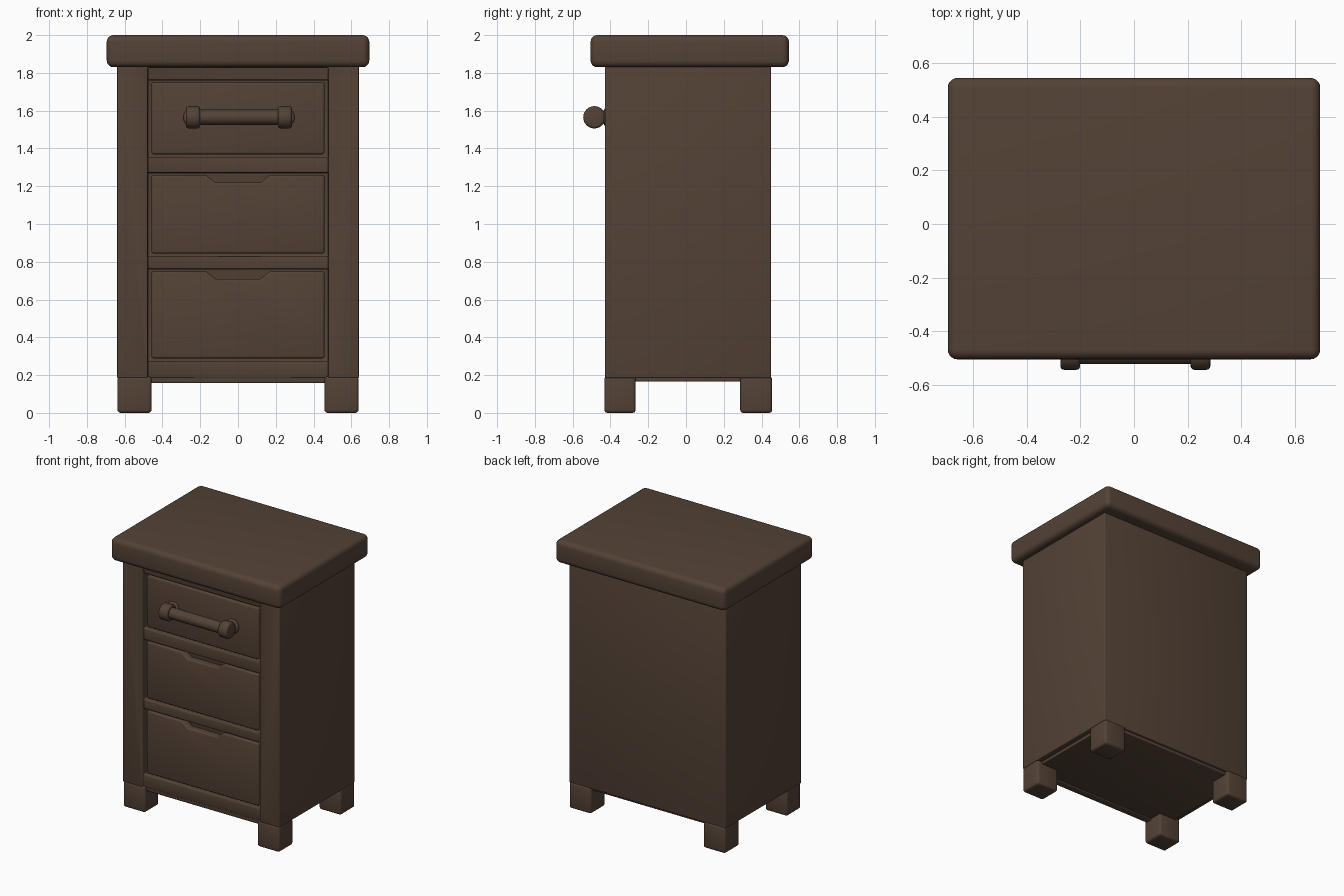
import bpy, bmesh, math

if "Cube" in bpy.data.objects:
    bpy.data.objects.remove(bpy.data.objects["Cube"])

wood = bpy.data.materials.new("dark brown wood")
wood.diffuse_color = (0.088, 0.055, 0.037, 1)
wood.use_nodes = True
wood.node_tree.nodes["Principled BSDF"].inputs["Base Color"].default_value = wood.diffuse_color


def finish(ob, bevel=0.0, segments=3):
    """Assign colour, soften edges with a bevel and smooth-shade."""
    ob.data.materials.clear()
    ob.data.materials.append(wood)
    bpy.ops.object.select_all(action='DESELECT')
    bpy.context.view_layer.objects.active = ob
    ob.select_set(True)
    if bevel:
        m = ob.modifiers.new("bevel", 'BEVEL')
        m.width, m.segments = bevel, segments
        m.limit_method, m.angle_limit = 'ANGLE', math.radians(40)
        bpy.ops.object.modifier_apply(modifier=m.name)
    bpy.ops.object.shade_smooth_by_angle(angle=math.radians(40))
    return ob


def prism(name, outline, y0, y1):
    """Extrude an x-z outline along y."""
    bm = bmesh.new()
    face = bm.faces.new([bm.verts.new((x, y0, z)) for x, z in outline])
    ext = bmesh.ops.extrude_face_region(bm, geom=[face])["geom"]
    bmesh.ops.translate(bm, vec=(0, y1 - y0, 0),
                        verts=[v for v in ext if isinstance(v, bmesh.types.BMVert)])
    bmesh.ops.recalc_face_normals(bm, faces=bm.faces)
    me = bpy.data.meshes.new(name)
    bm.to_mesh(me)
    bm.free()
    ob = bpy.data.objects.new(name, me)
    bpy.context.collection.objects.link(ob)
    return ob


def box(name, x0, x1, y0, y1, z0, z1):
    return prism(name, [(x0, z0), (x1, z0), (x1, z1), (x0, z1)], y0, y1)


def cut(ob, cutter):
    cutter.hide_render = True
    m = ob.modifiers.new("cut", 'BOOLEAN')
    m.operation, m.solver, m.object = 'DIFFERENCE', 'EXACT', cutter
    bpy.context.view_layer.objects.active = ob
    bpy.ops.object.modifier_apply(modifier=m.name)
    bpy.data.objects.remove(cutter)


def rod(name, axis, radius, length, centre, bevel):
    rot = (0, math.pi / 2, 0) if axis == 'x' else (math.pi / 2, 0, 0)
    bpy.ops.mesh.primitive_cylinder_add(vertices=32, radius=radius, depth=length,
                                        location=centre, rotation=rot)
    ob = bpy.context.object
    ob.name = name
    return finish(ob, bevel)


# Cabinet body: slightly recessed rails between the stiles, three drawer openings
openings = [(0.275, 0.762), (0.83, 1.272), (1.355, 1.762)]
body = box("cabinet_body", -0.64, 0.64, -0.43, 0.45, 0.185, 1.86)
cut(body, box("rail_cutter", -0.478, 0.478, -0.6, -0.418, 0.1, 1.83))
for z0, z1 in openings:
    cut(body, box("drawer_cutter", -0.478, 0.478, -0.6, -0.365, z0, z1))
finish(body, 0.012)

# Bottom board and the rail below the lowest drawer
finish(box("bottom_board", -0.6, 0.6, -0.4, 0.43, 0.165, 0.22), 0.006)
finish(box("bottom_rail", -0.5, 0.5, -0.417, -0.36, 0.157, 0.26), 0.008)

# Thick rounded top
finish(box("table_top", -0.695, 0.695, -0.505, 0.545, 1.83, 2.0), 0.036, 5)

# Four block feet
for side, sx in (("left", -1), ("right", 1)):
    for end, y0, y1 in (("front", -0.432, -0.267), ("back", 0.287, 0.456)):
        x0, x1 = sorted((sx * 0.458, sx * 0.638))
        finish(box(f"{end}_{side}_foot", x0, x1, y0, y1, 0.007, 0.2), 0.016)
        bpy.context.object.location.z = -0.007

# Drawer fronts; the lower two have a finger notch in the top edge
for i, (z0, z1) in enumerate(openings):
    a, b = z0 + 0.014, z1 - 0.012
    outline = [(-0.458, a), (0.458, a), (0.458, b)]
    if i < 2:
        outline += [(0.17, b), (0.12, b - 0.04), (-0.12, b - 0.04), (-0.17, b)]
    outline += [(-0.458, b)]
    finish(prism(f"drawer_front_{i + 1}", outline, -0.416, -0.35), 0.012)

# Bar handle on the top drawer
rod("handle_bar", 'x', 0.04, 0.48, (0.005, -0.483, 1.565), 0)
for side, x in (("left", -0.238), ("right", 0.248)):
    rod(f"handle_{side}_knob", 'x', 0.059, 0.074, (x, -0.485, 1.565), 0.014)
    rod(f"handle_{side}_post", 'y', 0.036, 0.1, (x, -0.44, 1.565), 0)
    rod(f"handle_{side}_base", 'y', 0.052, 0.03, (x, -0.418, 1.565), 0.012)
